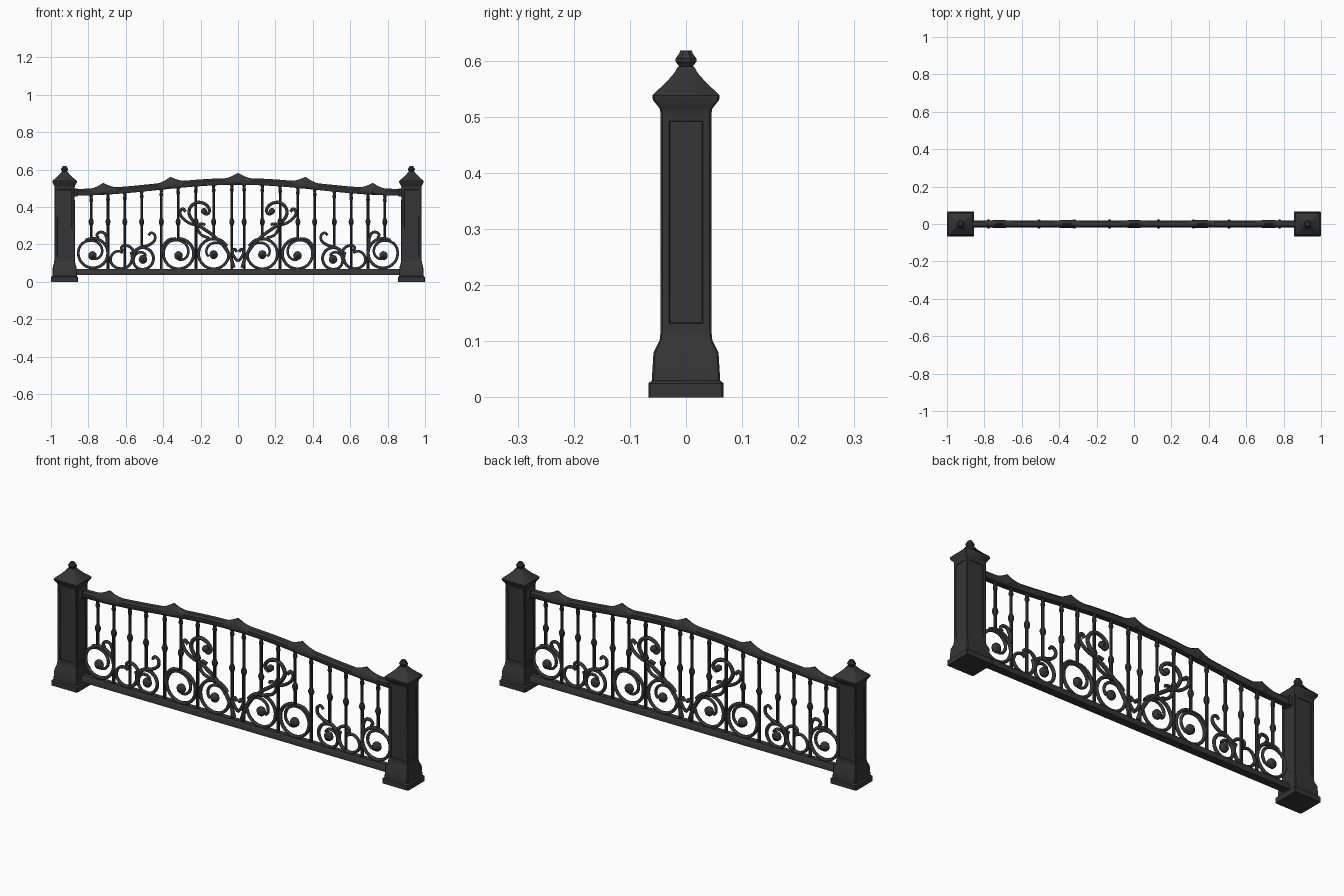
import bpy, bmesh, math

if "Cube" in bpy.data.objects:
    bpy.data.objects.remove(bpy.data.objects["Cube"])

iron = bpy.data.materials.new("dark iron")
iron.diffuse_color = (0.036, 0.036, 0.036, 1)
iron.use_nodes = True
iron.node_tree.nodes["Principled BSDF"].inputs["Base Color"].default_value = iron.diffuse_color


def finish(bm, name, angle=35):
    bmesh.ops.recalc_face_normals(bm, faces=bm.faces)
    me = bpy.data.meshes.new(name)
    bm.to_mesh(me)
    bm.free()
    ob = bpy.data.objects.new(name, me)
    bpy.context.collection.objects.link(ob)
    me.materials.append(iron)
    bpy.ops.object.select_all(action='DESELECT')
    ob.select_set(True)
    bpy.context.view_layer.objects.active = ob
    bpy.ops.object.shade_smooth_by_angle(angle=math.radians(angle))
    return ob


def loft(bm, rings):
    vs = [[bm.verts.new(p) for p in r] for r in rings]
    n = len(vs[0])
    faces = []
    for a, b in zip(vs, vs[1:]):
        for i in range(n):
            faces.append(bm.faces.new((a[i], a[(i + 1) % n], b[(i + 1) % n], b[i])))
    bm.faces.new(vs[0][::-1])
    bm.faces.new(vs[-1])
    return faces


def square(cx, hx, hy, z, c=0.003):
    # rectangle with small chamfered corners
    return [(cx + sx, sy, z) for sx, sy in (
        (hx - c, -hy), (hx, -hy + c), (hx, hy - c), (hx - c, hy),
        (-hx + c, hy), (-hx, hy - c), (-hx, -hy + c), (-hx + c, -hy))]


def circle(cx, r, z, n=8):
    return [(cx + r * math.cos(math.tau * (i + .5) / n),
             r * math.sin(math.tau * (i + .5) / n), z) for i in range(n)]


# gate posts: plinth, panelled shaft, flared cap and knob
POST = [(.0725, .067, 0), (.0725, .067, .025), (.066, .061, .03), (.063, .058, .08),
        (.056, .047, .102), (.055, .045, .12), (.054, .045, .505), (.056, .047, .515),
        (.065, .059, .53), (.066, .060, .538), (.058, .052, .546), (.038, .034, .563),
        (.024, .021, .578), (.015, .014, .59)]
KNOB = [(.012, .583), (.013, .59), (.02, .598), (.02, .604), (.013, .613), (.011, .618)]
for side, s in (("left", -1), ("right", 1)):
    bm = bmesh.new()
    faces = loft(bm, [square(s * .927, hx, hy, z) for hx, hy, z in POST])
    panels = [f for f in faces if f.calc_area() > .02]
    bmesh.ops.recalc_face_normals(bm, faces=bm.faces)
    bmesh.ops.inset_individual(bm, faces=panels, thickness=.017)
    bmesh.ops.inset_individual(bm, faces=panels, thickness=.002, depth=-.003)
    finish(bm, side + "_post")
    bm = bmesh.new()
    loft(bm, [circle(s * .927, r, z) for r, z in KNOB])
    finish(bm, side + "_post_knob")


# arched top rail with pointed crests
def rail_top(x):
    return .495 + .0575 * (1 + math.cos(math.pi * x / .87)) / 2


def crest(x):
    return max(max(0, 1 - abs(x - c) / .07) ** 1.5 for c in (-.72, -.36, 0, .36, .72))


bm = bmesh.new()
rings = []
for i in range(-88, 89):
    x = i / 100
    t, k = rail_top(x), crest(x)
    b, h = t - .034, .019 + .003 * k
    rings.append([(x, -h * .7, b), (x, h * .7, b), (x, h, b + .009), (x, h, t - .01),
                  (x, .011, t + .02 * k), (x, .004, t + .002 + .028 * k),
                  (x, -.004, t + .002 + .028 * k), (x, -.011, t + .02 * k),
                  (x, -h, t - .01), (x, -h, b + .009)])
loft(bm, rings)
finish(bm, "top_rail")

# straight bottom rail
bm = bmesh.new()
loft(bm, [[(x, y, z) for y, z in ((-.02, .035), (.02, .035), (.02, .058), (.013, .068),
                                  (-.013, .068), (-.02, .058))] for x in (-.88, .88)])
finish(bm, "bottom_rail")

# collars where the top rail meets the posts
for s in (-1, 1):
    bm = bmesh.new()
    loft(bm, [square(s * .868, .011, .024, z) for z in (.457, .5)])
    finish(bm, "rail_collar")

# balusters with knots; those above a ring stop on it
BARS = [(.785, .23), (.695, .06), (.605, .06), (.515, .19), (.41, .06),
        (.32, .22), (.225, .06), (.13, .22), (.033, .06)]
for bx, z0 in BARS:
    for s in (-1, 1):
        z1 = rail_top(bx) - .025
        bm = bmesh.new()
        prof = [(.008, z0), (.008, .30), (.0105, .305), (.0145, .318), (.0145, .324),
                (.0105, .335), (.0075, .34), (.0075, z1 - .045), (.0105, z1 - .04),
                (.0105, z1 - .03), (.008, z1 - .025), (.011, z1)]
        loft(bm, [circle(s * bx, r, z) for r, z in prof])
        finish(bm, "baluster")


# scrollwork swept along paths, mirrored to both halves
def smooth(pts, n=6):
    p = [pts[0]] + pts + [pts[-1]]
    out = []
    for a, b, c, d in zip(p, p[1:], p[2:], p[3:]):
        for i in range(n):
            t = i / n
            out.append(tuple(.5 * (2 * q + (r - o) * t + (2 * o - 5 * q + 4 * r - u) * t * t
                                   + (3 * q - o - 3 * r + u) * t ** 3)
                             for o, q, r, u in zip(a, b, c, d)))
    return out + [pts[-1]]


def spiral(cx, cz, r0, r1, a0, turn, hold=.6, n=44):
    # holds radius r0 as a ring, then winds in to r1
    out = []
    for i in range(n + 1):
        t = i / n
        r = r0 + (r1 - r0) * max(0, (t - hold) / (1 - hold))
        a = math.radians(a0 + turn * t)
        out.append((cx + r * math.cos(a), cz + r * math.sin(a)))
    return out


def sweep(name, pts, r0=.009, r1=.007):
    for s in (-1, 1):
        bm = bmesh.new()
        rings = []
        for i, (x, z) in enumerate(pts):
            (ax, az), (bx, bz) = pts[max(i - 1, 0)], pts[min(i + 1, len(pts) - 1)]
            l = math.hypot(bx - ax, bz - az) or 1
            nx, nz = -(bz - az) / l, (bx - ax) / l
            r = r0 + (r1 - r0) * i / (len(pts) - 1)
            rings.append([(s * (x + nx * r * math.cos(a)), 1.1 * r * math.sin(a),
                           z + nz * r * math.cos(a))
                          for a in (math.tau * (k + .5) / 8 for k in range(8))])
        loft(bm, rings)
        finish(bm, name, 50)


def ball(name, x, z, r, flat=1):
    for s in (-1, 1):
        bm = bmesh.new()
        bmesh.ops.create_uvsphere(bm, u_segments=10, v_segments=6, radius=r)
        for v in bm.verts:
            v.co = (v.co.x + s * x, v.co.y * flat, v.co.z + z)
        finish(bm, name, 50)


# rings, each winding in to a rosette (x measured outward from the centre)
sweep("end_scroll", spiral(.775, .153, .079, .03, 60, 560))
sweep("third_scroll", spiral(.318, .150, .081, .03, 90, 540))
sweep("centre_scroll", spiral(.130, .150, .081, .03, 150, -540))
sweep("second_scroll", spiral(.510, .125, .058, .022, 20, 480))
sweep("side_scroll", spiral(.625, .130, .060, .025, 150, 320))
for x, z in ((.778, .140), (.318, .140), (.130, .145), (.508, .12)):
    ball("rosette", x, z, .024, .8)
    ball("rosette_boss", x, z, .013, 2)

# hooks and leaves
sweep("end_hook", smooth([(.705, .19), (.70, .225), (.715, .26), (.74, .265), (.755, .25), (.745, .235)]))
sweep("side_hook", smooth([(.57, .105), (.555, .15), (.575, .185), (.61, .195), (.625, .18), (.612, .165)]))
sweep("second_hook", smooth([(.565, .13), (.53, .18), (.48, .195), (.447, .22), (.445, .25), (.465, .262), (.478, .248)]))
sweep("third_hook", smooth([(.40, .15), (.40, .19), (.37, .225), (.33, .232)]))

# tall scroll sweeping from the centre ring to its curled head
sweep("tall_scroll", smooth([(.022, .075), (.04, .13), (.075, .19), (.13, .245), (.185, .285), (.235, .32),
                             (.262, .365), (.25, .405), (.215, .425), (.175, .415), (.152, .385),
                             (.165, .362), (.185, .37)]), .010, .009)
ball("tall_scroll_tip", .182, .378, .017)
sweep("tall_leaf", smooth([(.215, .30), (.262, .315), (.30, .345), (.31, .375), (.295, .39), (.28, .375)]), .008, .009)
sweep("inner_curl", smooth([(.155, .235), (.195, .25), (.215, .285), (.20, .31), (.175, .305)]), .008, .008)
sweep("centre_curl", smooth([(0, .11), (.018, .13), (.03, .158), (.018, .175), (.006, .16)]), .008, .008)
